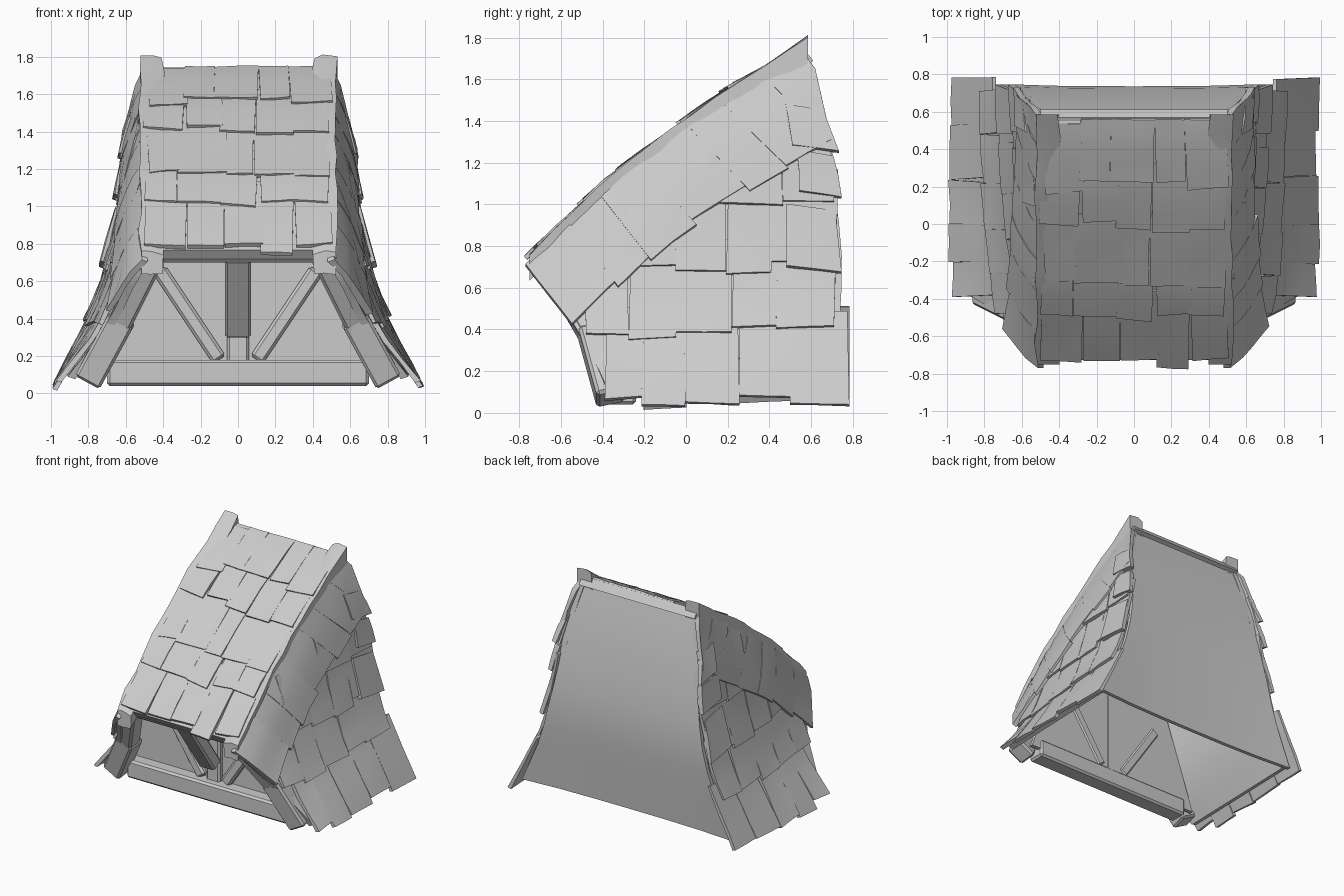
import bpy, bmesh, random
from math import radians
from mathutils import Vector

random.seed(4)
cube = bpy.data.objects.get("Cube")
if cube:
    bpy.data.objects.remove(cube, do_unlink=True)

grey = bpy.data.materials.new("plain_grey")
grey.use_nodes = True
GREY = (0.6, 0.6, 0.6, 1)
grey.diffuse_color = GREY
grey.node_tree.nodes["Principled BSDF"].inputs["Base Color"].default_value = GREY


def jit(a):
    return random.uniform(-a, a)


def lerp(a, b, t):
    return a + (b - a) * t


def interp(points, k):
    """Piecewise linear lookup in a list of (key, value)."""
    if k <= points[0][0]:
        return points[0][1]
    for (a, va), (b, vb) in zip(points, points[1:]):
        if k <= b:
            return lerp(va, vb, (k - a) / (b - a))
    return points[-1][1]


def slab(bm, f, nu, nv, top, bottom, wobble=0.0):
    """Closed slab following surface f(u, v, offset)."""
    t, b = [[[bm.verts.new(f(i / nu, j / nv, off(i / nu, j / nv) + jit(wobble)))
              for j in range(nv + 1)] for i in range(nu + 1)] for off in (top, bottom)]
    for i in range(nu):
        for j in range(nv):
            for g in (t, b):
                bm.faces.new((g[i][j], g[i + 1][j], g[i + 1][j + 1], g[i][j + 1]))
    rim = ([(i, 0) for i in range(nu)] + [(nu, j) for j in range(nv)]
           + [(i, nv) for i in range(nu, 0, -1)] + [(0, j) for j in range(nv, 0, -1)])
    for (i, j), (k, l) in zip(rim, rim[1:] + rim[:1]):
        bm.faces.new((t[i][j], t[k][l], b[k][l], b[i][j]))


def finish(name, bm, angle=40):
    bmesh.ops.recalc_face_normals(bm, faces=bm.faces)
    mesh = bpy.data.meshes.new(name)
    bm.to_mesh(mesh)
    bm.free()
    mesh.materials.append(grey)
    ob = bpy.data.objects.new(name, mesh)
    bpy.context.collection.objects.link(ob)
    bpy.ops.object.select_all(action='DESELECT')
    ob.select_set(True)
    bpy.context.view_layer.objects.active = ob
    bpy.ops.object.shade_smooth_by_angle(angle=radians(angle))


# Shape rules: arched roof line, flared sides, bulging back
ROOF = [(-0.77, 0.71), (-0.62, 0.86), (-0.36, 1.11), (0, 1.385),
        (0.2, 1.53), (0.49, 1.7), (0.57, 1.735)]
FLARE = [(0, 0.955), (0.25, 0.76), (0.37, 0.695), (0.58, 0.62),
         (0.76, 0.585), (0.95, 0.525), (1, 0.5)]
BACK = [(0.1, 0.69), (0.7, 0.74), (1.0, 0.72), (1.4, 0.65), (1.74, 0.565)]


def slope(y):
    return interp(ROOF, y)


def flare(y, z):
    return interp(FLARE, (z - 0.03) / (slope(y) - 0.03))


def side_point(s, y, z, o):
    y = min(y, 0.65)
    bulge = 0.13 * min(1, max(0, (1.78 - z) / 0.6)) * max(0, y) / 0.58
    return Vector((s * (flare(y, z) + o), y + bulge, z + 0.35 * o))


def roof_point(x, y, o):
    return Vector((x, y - 0.6 * o, slope(y) + 0.8 * o))


def lift(low, high):
    return lambda u, v: lerp(low, high, v)


def cuts(a, b, n):
    """Split a span into n uneven pieces."""
    step = (b - a) / n
    return [a] + [a + step * (i + jit(0.2)) for i in range(1, n)] + [b]


# Main front roof board
bm = bmesh.new()
slab(bm, lambda u, v, o: roof_point(lerp(-0.5, 0.5, u), lerp(-0.72, 0.575, v), o),
     6, 12, lift(0.01, 0.01), lift(-0.06, -0.06))
finish("roof_board", bm)

# Front roof shingles
bm = bmesh.new()
for y0 in (-0.74, -0.5, -0.3, 0.0, 0.22):
    xs = cuts(-0.49, 0.49, 5)
    for a, b in zip(xs, xs[1:]):
        low = y0 + jit(0.035)
        high = min(low + 0.36, 0.57)
        skew = jit(0.02)
        slab(bm, lambda u, v, o: roof_point(lerp(a, b, u) + skew * (1 - v),
                                            lerp(low + skew * (u - 0.5), high, v), o),
             2, 4, lift(0.034, 0.018), lift(0.012, -0.006), 0.004)
finish("roof_shingles", bm)

# Raised roof edges ending in horns at the ridge
for s, side in ((1, "left"), (-1, "right")):
    bm = bmesh.new()

    def edge(u, v, o):
        y = lerp(-0.75, 0.585, v)
        return Vector((s * lerp(0.4, 0.525, u) + jit(0.01), y, slope(y) + o))

    slab(bm, edge, 2, 12,
         lambda u, v: lerp(0.015, 0.03, min(1, 2 * u)) + 0.35 * max(0, v - 0.88),
         lift(-0.09, -0.07), 0.006)
    finish(side + "_roof_edge", bm)

# Side walls: flared sheet, shingle rows, band below the roof edge, back tabs
LOWER = [(-0.74, 0.7), (-0.56, 0.46), (-0.46, 0.3), (-0.38, 0.09), (0.6, 0.12)]
ROWS = [(0.03, -0.39, 0.64, 5), (0.36, -0.48, 0.58, 5),
        (0.67, -0.3, 0.59, 4), (1.0, 0.1, 0.58, 2)]
for s, side in ((1, "left"), (-1, "right")):
    bm = bmesh.new()

    def sheet(u, v, o):
        y = lerp(-0.74, 0.57, u)
        return side_point(s, y, lerp(interp(LOWER, y), slope(y), v), o)

    slab(bm, sheet, 14, 10, lift(0, 0), lift(-0.04, -0.04))
    finish(side + "_wall", bm)

    bm = bmesh.new()
    for z0, front, rear, n in ROWS:
        ys = cuts(front, rear, n)
        for a, b in zip(ys, ys[1:]):
            low = z0 + jit(0.03) + 0.06 * max(0, a)
            skew = jit(0.02)

            def tile(u, v, o):
                y = lerp(a, b, u) + skew * v
                z = lerp(low + skew * u, low + 0.45, v)
                return side_point(s, y, min(z, slope(y) - 0.04), o)

            slab(bm, tile, 2, 4, lift(0.037, 0.014), lift(0.012, -0.006), 0.004)
    finish(side + "_wall_shingles", bm)

    bm = bmesh.new()
    ys = cuts(-0.77, 0.55, 7)
    for a, b in zip(ys, ys[1:]):
        depth = (0.4 if a > -0.6 else 0.37) + jit(0.025)

        def band(u, v, o):
            y = lerp(a, b, u)
            e = depth * (1 - v)
            return side_point(s, min(y + 0.6 * e, 0.59), slope(y) - 0.8 * e, o)

        slab(bm, band, 2, 4, lift(0.044 + jit(0.006), 0.012), lift(0.015, -0.02), 0.004)
    finish(side + "_band_shingles", bm)

    # Overlapping tabs down the rear corner
    bm = bmesh.new()
    for z0, height in ((0.66, 0.3), (1.02, 0.2), (1.24, 0.2)):
        front = 0.42 + jit(0.03)

        def tab(u, v, o):
            return side_point(s, lerp(front, lerp(0.61, 0.585, v), u),
                              z0 + height * v + 0.03 * (1 - u), o)

        slab(bm, tab, 2, 2, lift(0.05, 0.035), lift(0.02, 0.0), 0.004)
    finish(side + "_corner_tabs", bm)

# Back wall sheet, folded at mid height
bm = bmesh.new()


def back(u, v, o):
    z = lerp(0.1, 1.735, v)
    x = (2 * u - 1) * (flare(0.57, z) - 0.01)
    return Vector((x, interp(BACK, z) + 0.03 * abs(2 * u - 1) ** 3 * (1 - v) ** 2 + o, z))


slab(bm, back, 6, 10, lift(0, 0), lift(-0.03, -0.03))
finish("back_wall", bm, 60)

# Front wall filling the frame
bm = bmesh.new()
slab(bm, lambda u, v, o: Vector(((2 * u - 1) * lerp(0.78, 0.46, v), -0.28 - o, lerp(0.1, 1.0, v))),
     4, 3, lift(0, 0), lift(-0.03, -0.03))
finish("front_wall", bm)


# Timber frame in the front opening
def beam(name, start, end, width, depth):
    a, b = Vector(start), Vector(end)
    along = (b - a).normalized()
    across = along.cross(Vector((0, 1, 0))).normalized()
    deep = across.cross(along) * depth / 2
    across *= width / 2
    bm = bmesh.new()
    rings = [[bm.verts.new(p + across * i + deep * j)
              for i, j in ((-1, -1), (1, -1), (1, 1), (-1, 1))] for p in (a, b)]
    for i in range(4):
        k = (i + 1) % 4
        bm.faces.new((rings[0][i], rings[0][k], rings[1][k], rings[1][i]))
    for ring in rings:
        bm.faces.new(ring)
    bmesh.ops.bevel(bm, geom=bm.edges[:], offset=0.015, segments=1, affect='EDGES')
    finish(name, bm, 30)


beam("bottom_beam", (-0.7, -0.31, 0.11), (0.7, -0.31, 0.11), 0.14, 0.14)
beam("eave_beam", (-0.46, -0.65, 0.74), (0.46, -0.65, 0.74), 0.08, 0.08)
beam("eave_strut", (0, -0.34, 0.32), (0, -0.64, 0.74), 0.14, 0.1)
beam("centre_post", (0, -0.28, 0.14), (0, -0.28, 0.9), 0.12, 0.07)
for s, side in ((1, "left"), (-1, "right")):
    beam(side + "_brace", (s * 0.1, -0.28, 0.18), (s * 0.42, -0.28, 0.66), 0.08, 0.08)
    beam(side + "_lower_rafter", (s * 0.8, -0.36, 0.07), (s * 0.62, -0.45, 0.4), 0.15, 0.14)
    beam(side + "_upper_rafter", (s * 0.64, -0.44, 0.36), (s * 0.45, -0.66, 0.74), 0.13, 0.12)
